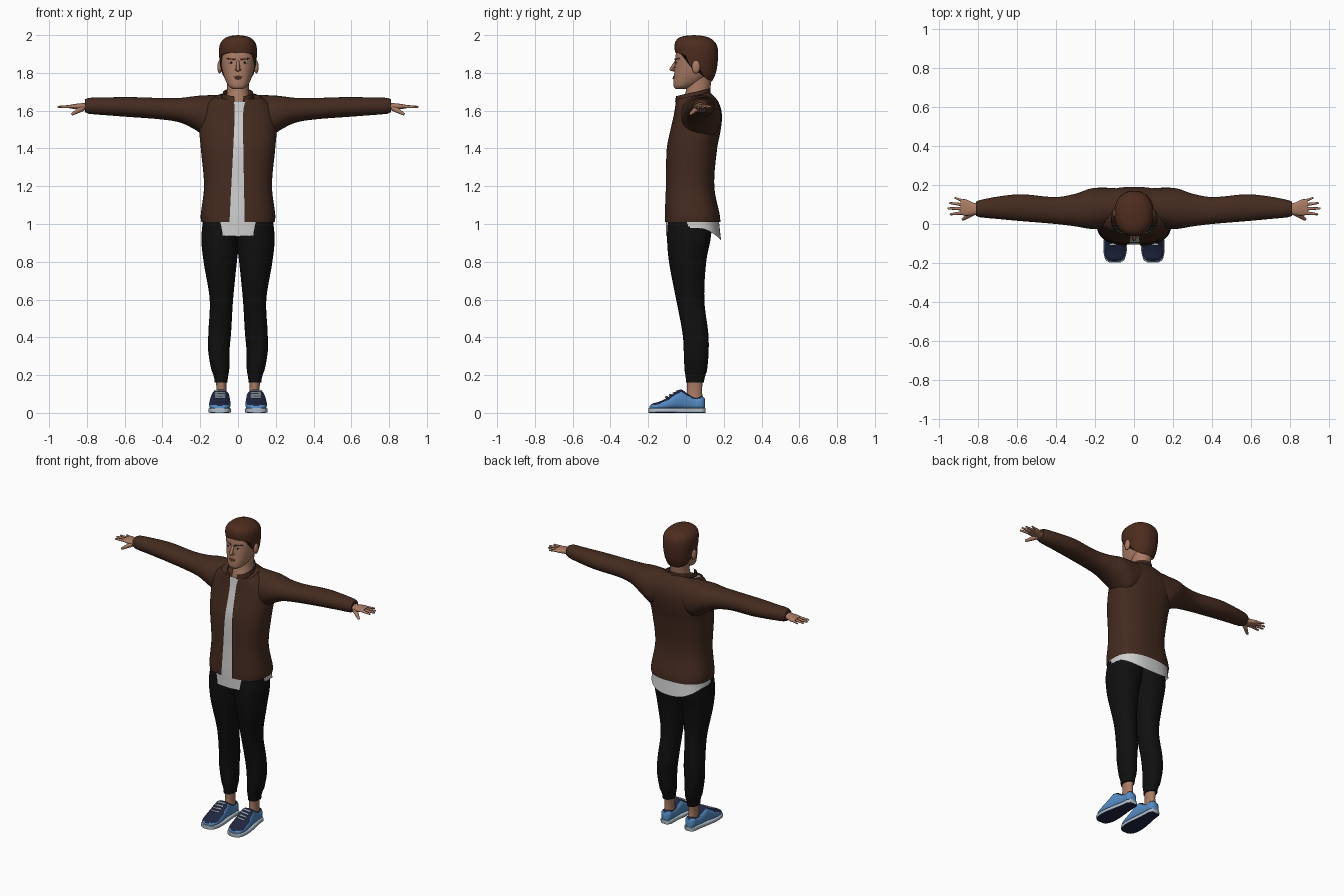
import bpy, bmesh, math
from mathutils import Vector, Matrix

if "Cube" in bpy.data.objects:
    bpy.data.objects.remove(bpy.data.objects["Cube"])


def material(name, rgb):
    mat = bpy.data.materials.new(name)
    mat.use_nodes = True
    mat.diffuse_color = (*rgb, 1)
    bsdf = next(n for n in mat.node_tree.nodes if n.type == "BSDF_PRINCIPLED")
    bsdf.inputs["Base Color"].default_value = (*rgb, 1)
    bsdf.inputs["Roughness"].default_value = 0.8
    return mat


SKIN = material("skin", (0.40, 0.20, 0.13))
HAIR = material("brown_hair", (0.075, 0.025, 0.013))
JACKET = material("brown_cloth", (0.058, 0.024, 0.014))
SHIRT = material("white_cloth", (0.62, 0.62, 0.62))
BLACK = material("black_cloth", (0.005, 0.005, 0.005))
BLUE = material("shoe_blue", (0.09, 0.26, 0.55))
NAVY = material("shoe_navy", (0.015, 0.02, 0.055))
SOLE = material("sole_pale", (0.42, 0.50, 0.58))
LIPS = material("lips", (0.30, 0.11, 0.08))


def finish(name, bm, mat):
    bmesh.ops.recalc_face_normals(bm, faces=bm.faces[:])
    mesh = bpy.data.meshes.new(name)
    bm.to_mesh(mesh)
    bm.free()
    mesh.materials.append(mat)
    mesh.shade_smooth()
    mesh.set_sharp_from_angle(angle=math.radians(50))
    obj = bpy.data.objects.new(name, mesh)
    bpy.context.collection.objects.link(obj)
    return obj


def paint(obj, mat, rule):
    obj.data.materials.append(mat)
    for poly in obj.data.polygons:
        if rule(poly):
            poly.material_index = len(obj.data.materials) - 1


def sample(rows, t):
    """Smooth interpolation of the profile rows at station t."""
    t = min(max(t, rows[0][0]), rows[-1][0])
    k = max(i for i in range(len(rows) - 1) if rows[i][0] <= t)

    def slope(i, c):
        a, b = rows[max(i - 1, 0)], rows[min(i + 1, len(rows) - 1)]
        return (b[c] - a[c]) / (b[0] - a[0])
    h = rows[k + 1][0] - rows[k][0]
    f = (t - rows[k][0]) / h
    return [(1 + 2 * f) * (1 - f) ** 2 * rows[k][c] + f * (1 - f) ** 2 * h * slope(k, c)
            + f * f * (3 - 2 * f) * rows[k + 1][c] + f * f * (f - 1) * h * slope(k + 1, c)
            for c in range(1, 5)]


def power(x, e):
    return math.copysign(abs(x) ** e, x)


def loft(name, mat, rows, axis="z", n=40, m=28, p=2.0, base=None, top=None,
         gap=None, cap=True, ease=False, side=1):
    """Skin rounded sections; each row is station, low/high, low/high."""
    bm = bmesh.new()
    rings = []
    for j in range(m + 1):
        v = math.sin(j / m * math.pi / 2) if ease else j / m
        start, span = 0, 2 * math.pi / n
        if gap:
            t = rows[0][0] + (rows[-1][0] - rows[0][0]) * v
            half = sample(rows, t)[1]
            left, right = (math.acos(power(x / half, p / 2)) for x in gap(t))
            start, span = -right, (2 * math.pi - left + right) / (n - 1)
        ring = []
        for i in range(n):
            ang = start + span * i
            s = math.sin(ang)
            lo = base(s) if base else rows[0][0]
            hi = top(s) if top else rows[-1][0]
            t = lo + (hi - lo) * v
            a0, a1, b0, b1 = sample(rows, t)
            a = (a0 + a1) / 2 + (a1 - a0) / 2 * power(math.cos(ang), 2 / p)
            b = (b0 + b1) / 2 + (b1 - b0) / 2 * power(s, 2 / p)
            x, y, z = {"z": (a, b, t), "x": (t, a, b), "y": (a, t, b)}[axis]
            ring.append(bm.verts.new((x * side, y, z)))
        rings.append(ring)
    for r, q in zip(rings, rings[1:]):
        for i in range(n - 1 if gap else n):
            k = (i + 1) % n
            bm.faces.new((r[i], r[k], q[k], q[i]))
    if cap and not gap:
        bm.faces.new(rings[0])
        bm.faces.new(rings[-1])
    return finish(name, bm, mat)


def tube(name, mat, p0, p1, r0, r1, side=1):
    """Tapered finger-like shape with rounded ends."""
    a, b = (Vector((q[0] * side, q[1], q[2])) for q in (p0, p1))
    bm = bmesh.new()
    turn = (b - a).to_track_quat("Z", "Y").to_matrix().to_4x4()
    bmesh.ops.create_uvsphere(bm, u_segments=12, v_segments=8, radius=1)
    for v in bm.verts:
        tip = v.co.z > 0.01
        v.co = (b if tip else a) + turn @ (v.co * (r1 if tip else r0))
    return finish(name, bm, mat)


def ball(name, mat, at, size):
    bm = bmesh.new()
    bmesh.ops.create_uvsphere(bm, u_segments=20, v_segments=12, radius=1,
                              matrix=Matrix.Translation(at) @ Matrix.Diagonal((*size, 1)))
    return finish(name, bm, mat)


def even(rows):
    """Rows of height, half width, front, back."""
    return [(t, -w, w, f, b) for t, w, f, b in rows]


# Jacket body, open at the front, with a raised collar
torso = even([(1.01, .194, -.113, .182), (1.04, .198, -.113, .18), (1.2, .18, -.107, .15),
              (1.4, .197, -.102, .165), (1.5, .205, -.082, .184), (1.58, .2, -.064, .19),
              (1.64, .17, -.055, .175), (1.675, .12, -.05, .15), (1.7, .08, -.045, .125)])
neckline = lambda s: 1.68 + .02 * s


def opening(t):
    f = (t - 1.01) / .64
    return -.045 + .03 * f, .035 - .01 * f


loft("jacket_body", JACKET, torso, n=64, m=40, p=2.5, top=neckline, gap=opening)
loft("jacket_collar", JACKET, even([(1.64, .09, -.06, .132), (1.73, .074, -.048, .13)]),
     m=8, p=2.1, base=lambda s: 1.67 + .025 * s, top=lambda s: 1.698 + .022 * s,
     gap=lambda t: (-.018, .026))

# Shirt underneath, with a curved hem
inner = [(t, a + .007, b - .007, f + .007, k - .007) for t, a, b, f, k in torso]
loft("shirt", SHIRT, even([(.91, .2, -.106, .186)]) + inner, n=64, m=44, p=2.5, cap=False,
     base=lambda s: .98 - (.045 if s < 0 else .065) * s * s, top=lambda s: 1.672 + .02 * s)

# Trousers, sleeves, hands, ankles and shoes
leg = [(.16, .055, .125, 0, .095), (.195, .053, .127, -.002, .1), (.215, .047, .138, -.007, .11),
       (.33, .045, .158, -.012, .12), (.42, .037, .157, -.018, .118), (.6, .026, .15, -.052, .097),
       (.8, .006, .182, -.09, .107), (.92, -.008, .194, -.1, .13), (1.02, -.01, .185, -.095, .14)]
sleeve = [(.05, 0, .18, 1.5, 1.682), (.15, -.02, .186, 1.45, 1.682), (.22, -.025, .182, 1.495, 1.678),
          (.3, -.012, .155, 1.535, 1.668), (.4, 0, .138, 1.553, 1.667), (.58, .015, .152, 1.567, 1.672),
          (.7, .026, .14, 1.576, 1.67), (.8, .036, .12, 1.585, 1.667), (.81, .042, .114, 1.592, 1.66)]
palm = [(.78, .052, .106, 1.602, 1.642), (.82, .046, .108, 1.604, 1.64),
        (.86, .042, .126, 1.608, 1.636), (.888, .048, .126, 1.612, 1.632)]
shoe = [(-.192, .075, .12, .015, .036), (-.18, .055, .14, .015, .048), (-.14, .042, .152, .015, .06),
        (-.09, .04, .152, .015, .086), (-.03, .045, .142, .015, .124), (.01, .05, .134, .015, .1),
        (.05, .052, .126, .015, .084), (.085, .055, .122, .015, .09), (.1, .07, .108, .015, .075)]
fingers = {"index": (.058, .938, .05, .0085), "middle": (.078, .95, .08, .0085),
           "ring": (.098, .941, .107, .008), "little": (.116, .915, .133, .007)}

for label, side in (("left", 1), ("right", -1)):
    loft(label + "_trouser_leg", BLACK, leg, m=40, p=2.2, side=side)
    loft(label + "_sleeve", JACKET, sleeve, axis="x", m=40, p=2.1, side=side)
    loft(label + "_palm", SKIN, palm, axis="x", n=24, m=12, p=2.4, side=side)
    for finger, (y0, x1, y1, r) in fingers.items():
        tube(f"{label}_{finger}_finger", SKIN, (.87, y0, 1.622), (x1, y1, 1.62), r * 1.15, r * .7, side)
    tube(label + "_thumb", SKIN, (.825, .058, 1.612), (.875, .025, 1.583), .016, .008, side)
    loft(label + "_ankle", SKIN, [(.06, .06, .117, .0, .09), (.12, .062, .114, .005, .085),
                                  (.18, .06, .118, .005, .09)], n=24, m=6, side=side)
    upper = loft(label + "_shoe_upper", BLUE, shoe, axis="y", m=40, p=2.6, side=side)
    paint(upper, NAVY, lambda f: f.normal.z > .6)
    rim = [(y * 1.03, a - .004, b + .004, 0, .026) for y, a, b, c, d in shoe]
    sole = loft(label + "_shoe_sole", SOLE, rim, axis="y", m=40, p=6, side=side)
    paint(sole, NAVY, lambda f: f.normal.z < -.7)
    for i in range(4):
        y, z = -.04 - .02 * i, .119 - .011 * i
        tube(f"{label}_lace_{i + 1}", SOLE, (.07, y, z - .003), (.12, y - .006, z - .003), .006, .006, side)

# Neck and head
loft("neck", SKIN, even([(1.6, .07, -.02, .13), (1.66, .062, -.012, .122), (1.71, .057, 0, .128),
                         (1.8, .06, 0, .14)]), n=32, m=10)
head = even([(1.714, .026, -.055, -.005), (1.725, .045, -.064, .03), (1.755, .064, -.066, .09),
             (1.8, .08, -.062, .135), (1.85, .089, -.058, .155), (1.9, .092, -.054, .16),
             (1.95, .08, -.04, .145), (1.985, .03, 0, .09)])
loft("head", SKIN, head, m=36, p=2.25)


def on_face(x, z):
    """Point on the front of the head."""
    a, w, f, b = sample(head, z)
    return x, (f + b) / 2 - (b - f) / 2 * (1 - abs(x / w) ** 2.25) ** (1 / 2.25), z


# Hair cap whose lower edge runs from forehead to nape
hairline = [(-1, 1.91), (-.7, 1.902), (-.42, 1.885), (-.25, 1.838), (.05, 1.835), (.45, 1.775), (1, 1.757)]
hairline = [(s, z, z, z, z) for s, z in hairline]
loft("hair", HAIR, even([(1.75, .07, -.03, .136), (1.8, .088, -.058, .158), (1.85, .096, -.061, .167),
                         (1.9, .1, -.058, .17), (1.95, .096, -.06, .162), (1.98, .074, -.045, .134),
                         (1.995, .042, -.012, .095), (2.0, .003, .04, .046)]),
     n=56, m=28, p=2.25, base=lambda s: sample(hairline, s)[0], ease=True)

# Face details
tube("nose_bridge", SKIN, (0, -.052, 1.858), (0, -.077, 1.82), .009, .0105)
ball("nose_base", SKIN, (0, -.066, 1.816), (.017, .011, .008))
ball("upper_lip", LIPS, on_face(0, 1.779), (.023, .006, .004))
ball("lower_lip", LIPS, on_face(0, 1.771), (.019, .006, .005))
for label, side in (("left", 1), ("right", -1)):
    ball(label + "_ear", SKIN, (.097 * side, .053, 1.832), (.012, .022, .035))
    eye = Vector(on_face(.036 * side, 1.854))
    ball(label + "_eye", SHIRT, eye, (.014, .003, .005))
    ball(label + "_iris", BLACK, eye + Vector((0, -.002, 0)), (.006, .003, .005))
    tube(label + "_eyebrow", HAIR, on_face(.017, 1.872), on_face(.058, 1.876), .005, .0035, side)
